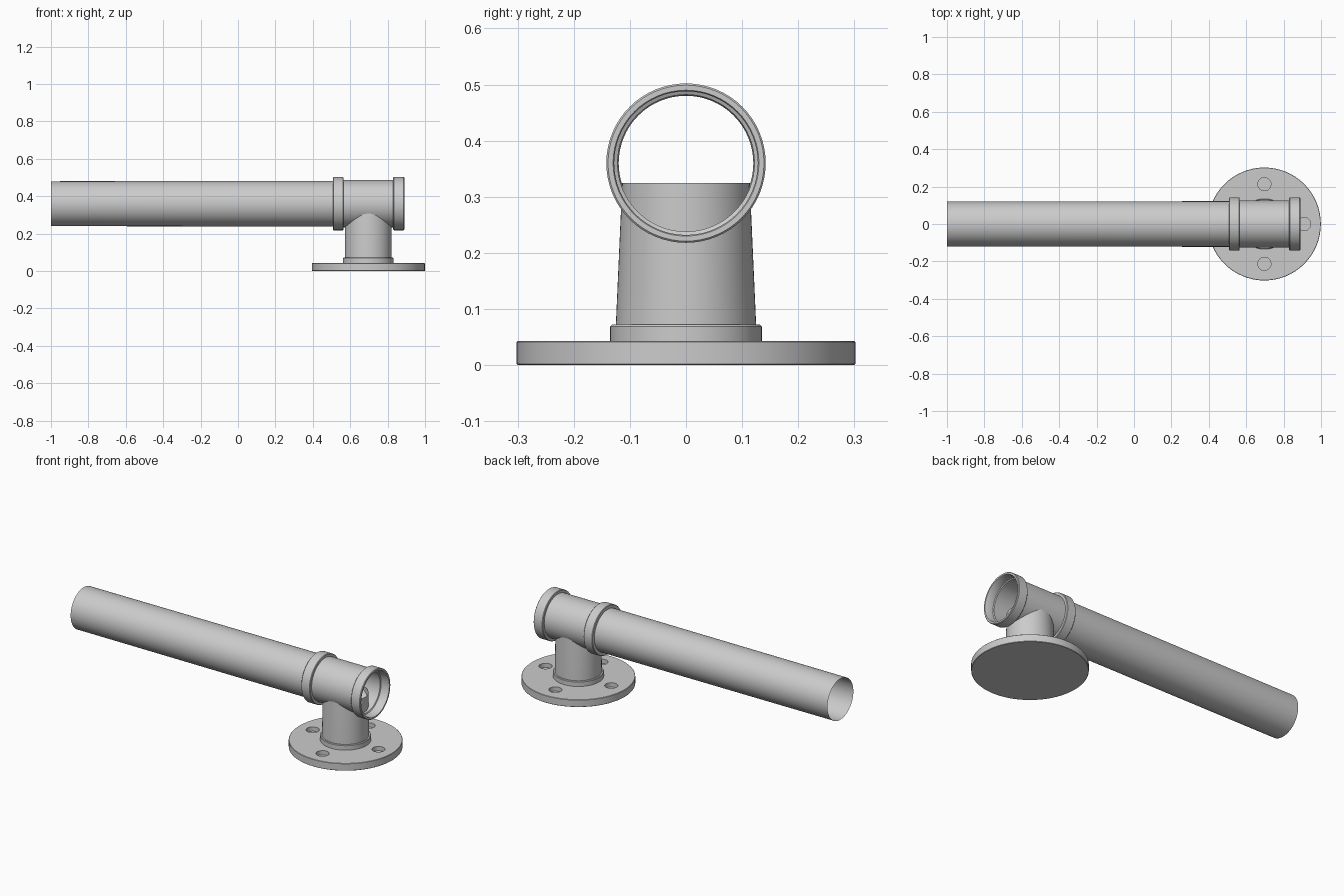
import bpy, bmesh, math
from mathutils import Matrix

if "Cube" in bpy.data.objects:
    bpy.data.objects.remove(bpy.data.objects["Cube"])

SEG = 64
AXIS_Z = 0.36      # height of the horizontal pipe axis
BASE_X = 0.697     # centre of the flange and riser


def lathe(name, profile, matrix, closed=False, y_scale=None):
    """Revolve (radius, height) points about local z."""
    bm = bmesh.new()
    rings = []
    for i, (r, h) in enumerate(profile):
        ys = y_scale[i] if y_scale else 1
        if r == 0:
            rings.append([bm.verts.new((0, 0, h))])
        else:
            rings.append([bm.verts.new((r * math.cos(a), r * ys * math.sin(a), h))
                          for a in (2 * math.pi * k / SEG for k in range(SEG))])
    pairs = list(zip(rings, rings[1:]))
    if closed:
        pairs.append((rings[-1], rings[0]))
    for a, b in pairs:
        for k in range(SEG):
            n = (k + 1) % SEG
            if len(a) == 1:
                bm.faces.new((a[0], b[n], b[k]))
            elif len(b) == 1:
                bm.faces.new((a[k], a[n], b[0]))
            else:
                bm.faces.new((a[k], a[n], b[n], b[k]))
    bmesh.ops.recalc_face_normals(bm, faces=bm.faces[:])
    bm.transform(matrix)
    mesh = bpy.data.meshes.new(name)
    bm.to_mesh(mesh)
    bm.free()
    obj = bpy.data.objects.new(name, mesh)
    bpy.context.collection.objects.link(obj)
    return obj


def smooth(obj):
    bpy.ops.object.select_all(action='DESELECT')
    obj.select_set(True)
    bpy.context.view_layer.objects.active = obj
    bpy.ops.object.shade_smooth_by_angle(angle=math.radians(35))


# Local z of the lathe becomes world x for the horizontal parts
along_x = Matrix.Translation((0, 0, AXIS_Z)) @ Matrix.Rotation(math.pi / 2, 4, 'Y')
upright = Matrix.Translation((BASE_X, 0, 0))

# Long thin-walled pipe, open at both ends
pipe = lathe("long_pipe", [(0.120, -1.0), (0.122, 0.54)], along_x)

# Tee body with a collar at each end and stepped bores
tee = lathe("tee_body", [
    (0.122, 0.508), (0.139, 0.508), (0.142, 0.511), (0.142, 0.562), (0.139, 0.565),
    (0.126, 0.565), (0.126, 0.830),
    (0.139, 0.830), (0.142, 0.833), (0.142, 0.886), (0.139, 0.889),
    (0.130, 0.889), (0.128, 0.886), (0.128, 0.838), (0.122, 0.835)],
    along_x, closed=True)

# Riser tube, squeezed front to back where it enters the tee
riser = lathe("riser_tube", [(0.125, 0.043), (0.125, 0.072), (0.125, 0.325)],
              upright, y_scale=[1, 1, 0.91])

# Collar at the foot of the riser
collar = lathe("riser_collar", [
    (0.120, 0.040), (0.135, 0.040), (0.135, 0.069), (0.132, 0.072), (0.120, 0.072)],
    upright, closed=True)

# Round flange plate
flange = lathe("flange_plate", [
    (0, 0), (0.300, 0), (0.302, 0.002), (0.302, 0.041), (0.300, 0.043), (0, 0.043)], upright)

# Four blind bolt holes
for i in range(4):
    a = i * math.pi / 2
    place = Matrix.Translation((BASE_X + 0.213 * math.cos(a), 0.213 * math.sin(a), 0))
    cutter = lathe("bolt_hole_cutter", [(0, 0.018), (0.035, 0.018), (0.035, 0.08), (0, 0.08)], place)
    cutter.hide_render = True
    mod = flange.modifiers.new("bolt_hole", 'BOOLEAN')
    mod.operation = 'DIFFERENCE'
    mod.solver = 'EXACT'
    mod.object = cutter
    bpy.context.view_layer.objects.active = flange
    bpy.ops.object.modifier_apply(modifier=mod.name)
    bpy.data.objects.remove(cutter)

for part in (pipe, tee, riser, collar, flange):
    smooth(part)
